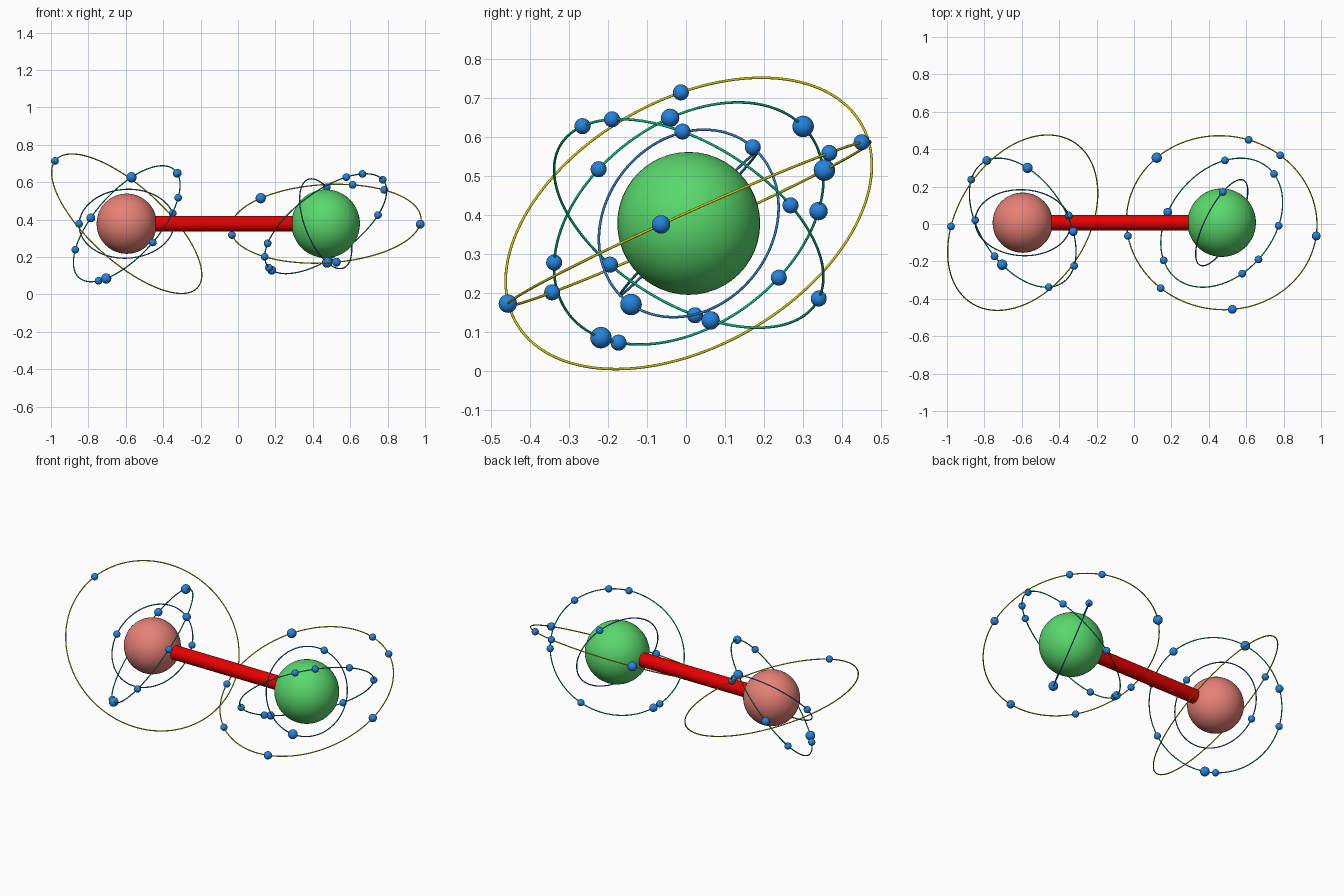
import bpy
from math import radians, cos, sin
from mathutils import Vector

cube = bpy.data.objects.get("Cube")
if cube:
    bpy.data.objects.remove(cube, do_unlink=True)


def make_material(name, r, g, b):
    mat = bpy.data.materials.new(name)
    mat.use_nodes = True
    mat.diffuse_color = (r, g, b, 1)
    shader = mat.node_tree.nodes["Principled BSDF"]
    shader.inputs["Base Color"].default_value = (r, g, b, 1)
    shader.inputs["Roughness"].default_value = 0.6
    return mat


SALMON = make_material("salmon", 0.8, 0.22, 0.18)
GREEN = make_material("leaf green", 0.1, 0.69, 0.15)
RED = make_material("red", 0.8, 0.0, 0.0)
BALL_BLUE = make_material("bright blue", 0.018, 0.23, 0.74)
RING_BLUE = make_material("ring blue", 0.025, 0.19, 0.56)
YELLOW = make_material("olive yellow", 0.63, 0.58, 0.003)
TEAL = make_material("teal", 0.002, 0.5, 0.23)


def finish(name, mat):
    obj = bpy.context.object
    obj.name = name
    obj.data.materials.append(mat)
    bpy.ops.object.shade_smooth_by_angle(angle=radians(50))
    return obj


def add_sphere(name, centre, radius, mat, segments, rings):
    bpy.ops.mesh.primitive_uv_sphere_add(
        segments=segments, ring_count=rings, radius=radius, location=centre)
    return finish(name, mat)


def add_orbit(name, centre, radius, normal, mat, balls):
    """Thin tilted ring; each ball is (heading seen from above, size)."""
    n = Vector(normal).normalized()
    bpy.ops.mesh.primitive_torus_add(
        major_segments=128, minor_segments=12,
        major_radius=radius, minor_radius=0.0033, location=centre)
    ring = finish(name + "_ring", mat)
    ring.rotation_euler = n.to_track_quat("Z", "Y").to_euler()
    for heading, size in balls:
        a = radians(heading)
        # direction lying in the plane of the ring
        d = Vector((cos(a), sin(a), -(n.x * cos(a) + n.y * sin(a)) / n.z))
        add_sphere(name + "_ball", centre + d.normalized() * radius,
                   size, BALL_BLUE, 24, 12)


S, M, L = 0.0205, 0.0235, 0.0275        # ball sizes
INNER, MIDDLE, OUTER = 0.255, 0.385, 0.51    # ring radii
left_centre = Vector((-0.595, 0.007, 0.378))
right_centre = Vector((0.469, 0.007, 0.378))

# Cores
add_sphere("salmon_core", left_centre, 0.161, SALMON, 48, 24)
add_sphere("green_core", right_centre, 0.183, GREEN, 48, 24)

# Connecting rod
bpy.ops.mesh.primitive_cylinder_add(
    vertices=32, radius=0.042, depth=(right_centre - left_centre).length,
    location=(left_centre + right_centre) / 2, rotation=(0, radians(90), 0))
finish("connecting_rod", RED)

# Rings and balls around the salmon core
add_orbit("salmon_inner", left_centre, INNER, (-0.04, -0.72, 0.69), RING_BLUE,
          [(177, S), (9, S)])
add_orbit("salmon_middle", left_centre, MIDDLE, (0.672, 0.444, -0.593), TEAL,
          [(120, M), (85, L), (140, S), (-10, M), (-40, S), (-68, S),
           (230, S), (244, L)])
add_orbit("salmon_outer", left_centre, OUTER, (0.617, -0.393, 0.682), YELLOW,
          [(183, S)])

# Rings and balls around the green core
add_orbit("green_inner", right_centre, INNER, (0.836, -0.43, 0.337), RING_BLUE,
          [(88, S), (-87, L)])
add_orbit("green_middle", right_centre, MIDDLE, (-0.533, 0.444, 0.72), TEAL,
          [(87, S), (-3, S), (-45, S), (-68, S), (169, M), (177, S),
           (213, S), (43, S)])
add_orbit("green_outer", right_centre, OUTER, (-0.053, -0.41, 0.91), YELLOW,
          [(72, S), (49, S), (135, L), (-8, M), (188, S), (227, S), (-83, M)])
